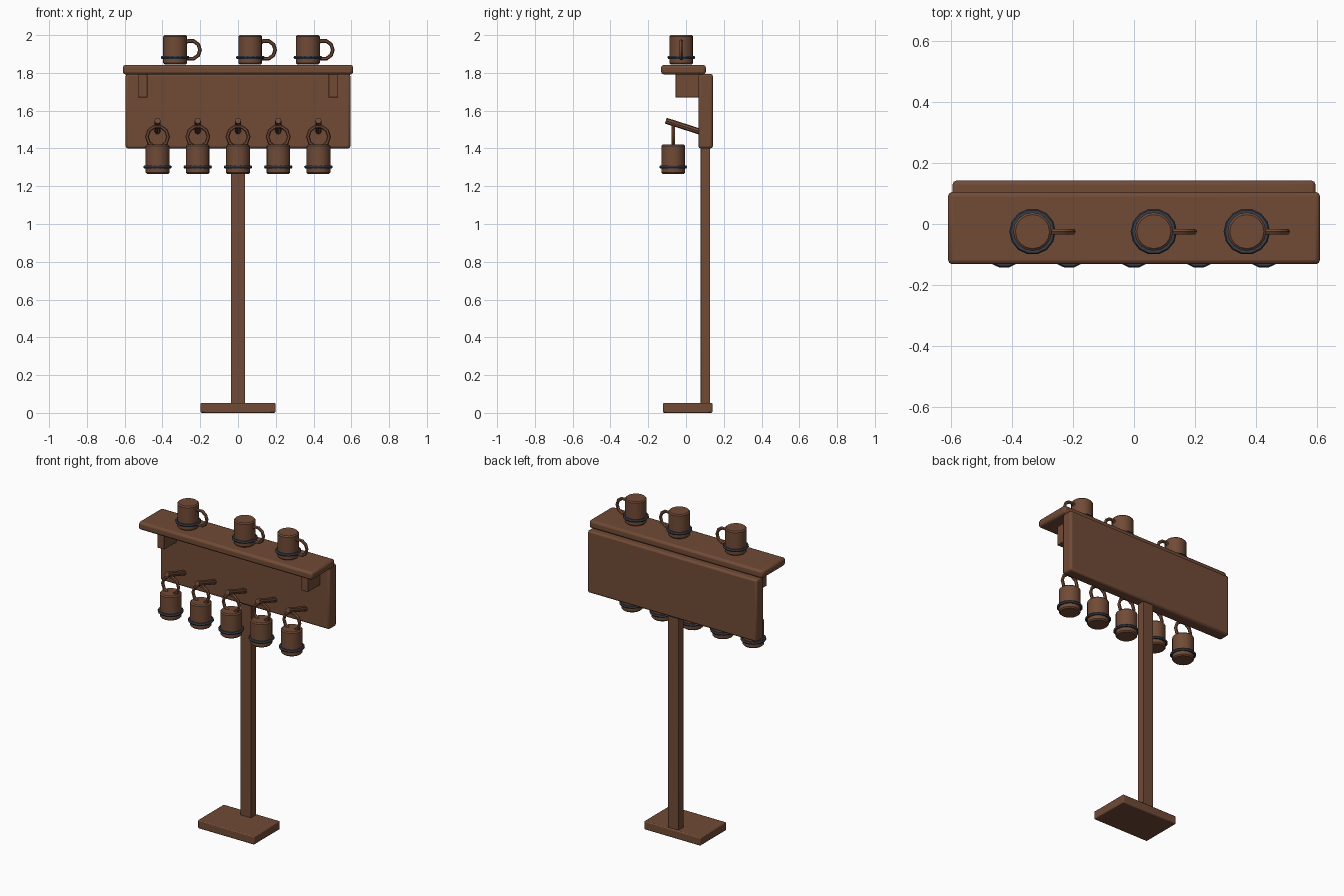
import bpy, bmesh, math
from mathutils import Vector, Matrix

cube = bpy.data.objects.get("Cube")
if cube:
    bpy.data.objects.remove(cube, do_unlink=True)


def make_material(name, color):
    mat = bpy.data.materials.new(name)
    mat.use_nodes = True
    mat.diffuse_color = color
    mat.node_tree.nodes["Principled BSDF"].inputs["Base Color"].default_value = color
    return mat


wood = make_material("brown wood", (0.165, 0.07, 0.037, 1))
iron = make_material("dark iron", (0.04, 0.047, 0.065, 1))


def finish(name, bm, mat, bevel=0, segments=1):
    mesh = bpy.data.meshes.new(name)
    bmesh.ops.recalc_face_normals(bm, faces=bm.faces)
    bm.to_mesh(mesh)
    bm.free()
    mesh.materials.append(mat)
    obj = bpy.data.objects.new(name, mesh)
    bpy.context.collection.objects.link(obj)
    if bevel:
        mod = obj.modifiers.new("Bevel", "BEVEL")
        mod.width = bevel
        mod.segments = segments
        mod.limit_method = "ANGLE"
        mod.angle_limit = math.radians(50)
    bpy.ops.object.select_all(action="DESELECT")
    obj.select_set(True)
    bpy.context.view_layer.objects.active = obj
    bpy.ops.object.shade_smooth_by_angle(angle=math.radians(35))
    return obj


def box(name, low, high, bevel=0.0):
    low, high = Vector(low), Vector(high)
    bm = bmesh.new()
    bmesh.ops.create_cube(bm, size=1)
    bmesh.ops.scale(bm, vec=high - low, verts=bm.verts)
    bmesh.ops.translate(bm, vec=(low + high) / 2, verts=bm.verts)
    return finish(name, bm, wood, bevel, 2)


def rod(name, start, end, radius, sides, bevel=0.0):
    start, end = Vector(start), Vector(end)
    axis = end - start
    turn = axis.to_track_quat("Z", "Y").to_matrix().to_4x4()
    bm = bmesh.new()
    bmesh.ops.create_cone(bm, cap_ends=True, segments=sides, radius1=radius,
                          radius2=radius, depth=axis.length,
                          matrix=Matrix.Translation((start + end) / 2) @ turn)
    return finish(name, bm, wood, bevel)


def ring(name, center, major, minor, sides, mat, upright=False):
    bm = bmesh.new()
    loops = []
    for i in range(sides):
        a = math.tau * i / sides
        loop = []
        for j in range(6):
            b = math.tau * j / 6
            r = major + minor * math.cos(b)
            loop.append(bm.verts.new((r * math.cos(a), r * math.sin(a), minor * math.sin(b))))
        loops.append(loop)
    for i in range(sides):
        p, q = loops[i], loops[(i + 1) % sides]
        for j in range(6):
            k = (j + 1) % 6
            bm.faces.new((p[j], q[j], q[k], p[k]))
    turn = Matrix.Rotation(math.pi / 2 if upright else 0, 4, "X")
    bm.transform(Matrix.Translation(center) @ turn)
    return finish(name, bm, mat)


def mug(prefix, x, y, z, handle_offset, handle_radius):
    rod(prefix + "_body", (x, y, z), (x, y, z + 0.155), 0.063, 16, 0.007)
    ring(prefix + "_band", (x, y, z + 0.037), 0.067, 0.009, 14, iron)
    dx, dz = handle_offset
    ring(prefix + "_handle", (x + dx, y, z + dz), handle_radius, 0.01, 10, wood, True)


# Stand and shelf
box("base", (-0.198, -0.122, 0), (0.198, 0.14, 0.053), 0.006)
box("post", (-0.037, 0.078, 0.05), (0.037, 0.128, 1.42), 0.002)
box("backboard", (-0.595, 0.066, 1.4), (0.595, 0.142, 1.795), 0.012)
box("shelf", (-0.61, -0.132, 1.792), (0.61, 0.105, 1.842), 0.014)
for side, x in (("right", -0.505), ("left", 0.505)):
    box(side + "_bracket", (x - 0.025, -0.055, 1.67), (x + 0.025, 0.08, 1.8), 0.002)

# Mugs standing on the shelf
for i, x in enumerate((-0.333, 0.065, 0.37)):
    mug(f"shelf_mug_{i + 1}", x, -0.025, 1.845, (0.083, 0.077), 0.049)

# Mugs hanging from angled pegs
for i in range(5):
    x = (i - 2) * 0.213
    rod(f"peg_{i + 1}", (x, 0.08, 1.487), (x, -0.107, 1.547), 0.016, 8)
    mug(f"hanging_mug_{i + 1}", x, -0.068, 1.265, (0, 0.197), 0.056)
